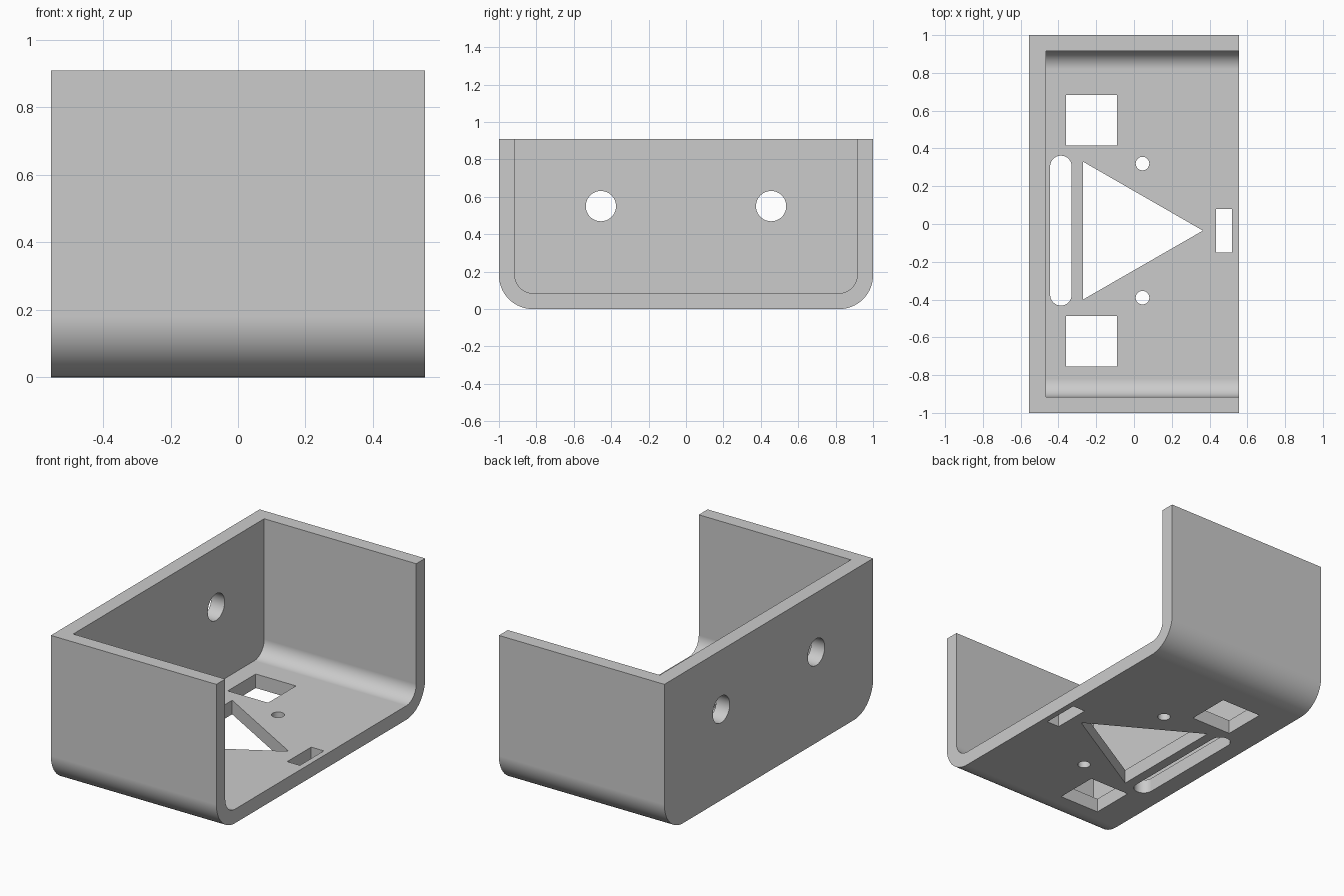
import bpy, bmesh
from math import pi, sin, cos, radians
from mathutils import Vector

cube = bpy.data.objects.get("Cube")
if cube:
    bpy.data.objects.remove(cube, do_unlink=True)

grey = bpy.data.materials.new("plain grey")
grey.use_nodes = True
grey.diffuse_color = (0.6, 0.6, 0.6, 1)
grey.node_tree.nodes["Principled BSDF"].inputs["Base Color"].default_value = grey.diffuse_color


def arc(cx, cy, r, start, end, steps):
    return [(cx + r * cos(start + (end - start) * i / steps),
             cy + r * sin(start + (end - start) * i / steps)) for i in range(steps + 1)]


def rect(x0, x1, y0, y1):
    return [(x0, y0), (x1, y0), (x1, y1), (x0, y1)]


def circle(x, y, r):
    return arc(x, y, r, 0, 2 * pi, 40)[:-1]


def channel(half, bottom, top, r):
    """U-shaped outline with rounded lower corners."""
    return ([(half, top), (-half, top)]
            + arc(-half + r, bottom + r, r, pi, 1.5 * pi, 16)
            + arc(half - r, bottom + r, r, 1.5 * pi, 2 * pi, 16))


def prism(name, outline, low, high, axis):
    """Extrude an outline along x (outline in y, z) or z (outline in x, y)."""
    bm = bmesh.new()
    place = (lambda a, b: (low, a, b)) if axis == "x" else (lambda a, b: (a, b, low))
    face = bm.faces.new([bm.verts.new(place(a, b)) for a, b in outline])
    new = bmesh.ops.extrude_face_region(bm, geom=[face])["geom"]
    step = Vector((high - low, 0, 0)) if axis == "x" else Vector((0, 0, high - low))
    bmesh.ops.translate(bm, vec=step, verts=[g for g in new if isinstance(g, bmesh.types.BMVert)])
    bmesh.ops.recalc_face_normals(bm, faces=bm.faces)
    mesh = bpy.data.meshes.new(name)
    bm.to_mesh(mesh)
    bm.free()
    mesh.materials.append(grey)
    obj = bpy.data.objects.new(name, mesh)
    bpy.context.collection.objects.link(obj)
    return obj


# Outer shell of the bracket
bracket = prism("bracket", channel(1, 0, 0.91, 0.18), -0.555, 0.555, "x")

# Cavity, open at the top and on one side
cutters = [prism("cavity", channel(0.915, 0.085, 1.2, 0.095), -0.465, 0.8, "x")]

# Floor openings, symmetrical about a slightly shifted centre line
mid = -0.035
floor_shapes = {
    "triangle_opening": [(-0.27, mid - 0.365), (0.365, mid), (-0.27, mid + 0.365)],
    "end_opening": rect(0.435, 0.52, mid - 0.115, mid + 0.115),
    "long_slot": (arc(-0.387, mid + 0.34, 0.057, 0, pi, 16)
                  + arc(-0.387, mid - 0.34, 0.057, pi, 2 * pi, 16)),
}
for side, s in (("back", 1), ("front", -1)):
    centre = mid + s * 0.585
    floor_shapes[side + "_square_opening"] = rect(-0.36, -0.09, centre - 0.134, centre + 0.134)
    floor_shapes[side + "_screw_hole"] = circle(0.045, mid + s * 0.355, 0.036)
for name, shape in floor_shapes.items():
    cutters.append(prism(name, shape, -0.2, 0.3, "z"))

# Round holes through the upright wall
for side, s in (("back", 1), ("front", -1)):
    cutters.append(prism(side + "_wall_hole", circle(s * 0.455, 0.55, 0.081), -0.8, -0.3, "x"))

# Cut everything, then discard the cutters
bpy.ops.object.select_all(action="DESELECT")
bracket.select_set(True)
bpy.context.view_layer.objects.active = bracket
for cutter in cutters:
    cutter.hide_render = True
    mod = bracket.modifiers.new(cutter.name, "BOOLEAN")
    mod.operation, mod.solver, mod.object = "DIFFERENCE", "EXACT", cutter
    bpy.ops.object.modifier_apply(modifier=mod.name)
    bpy.data.objects.remove(cutter, do_unlink=True)

# Smooth bends and holes, keep flat faces crisp
bpy.ops.object.shade_smooth_by_angle(angle=radians(30))
weighted = bracket.modifiers.new("flat_face_normals", "WEIGHTED_NORMAL")
weighted.keep_sharp = True
